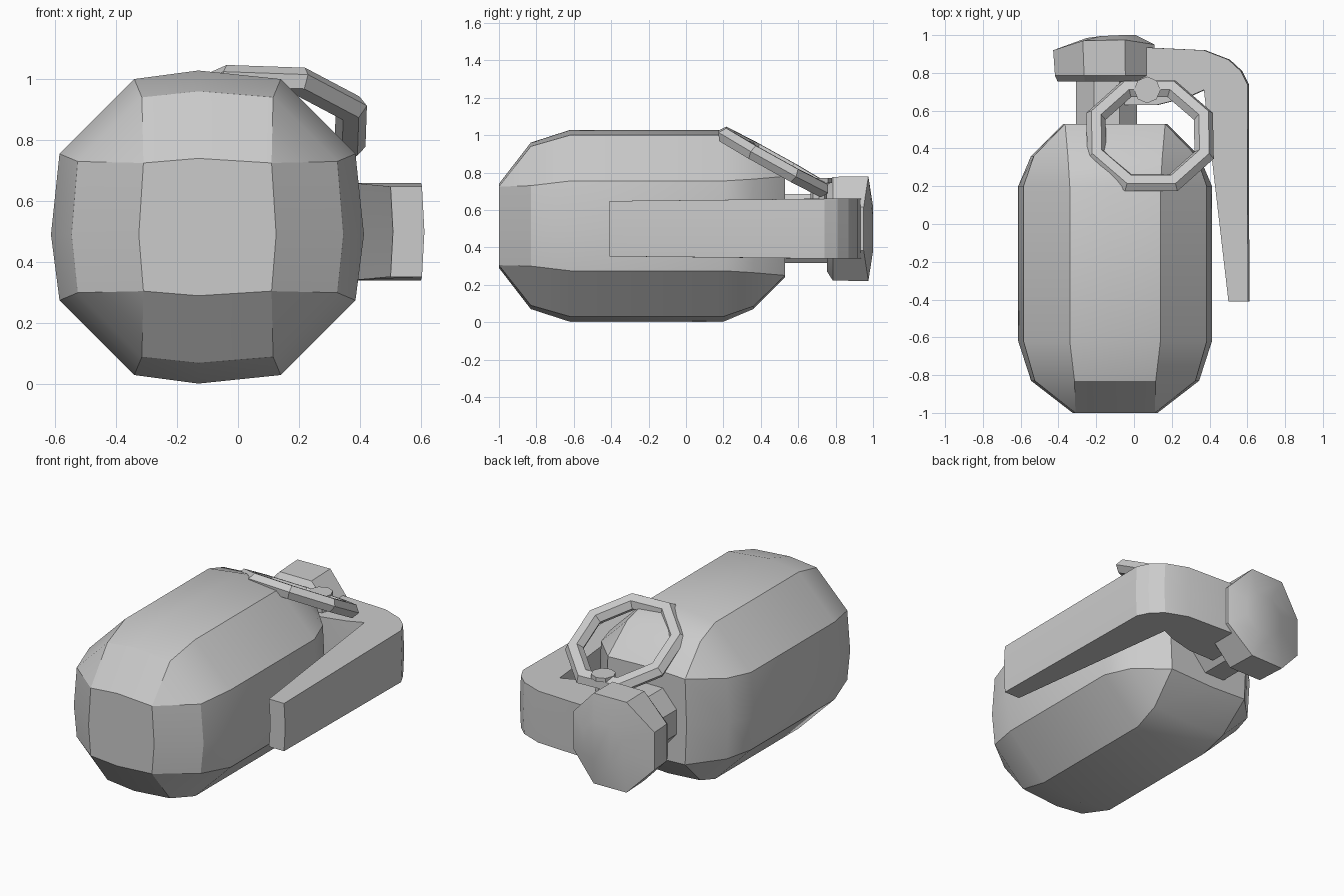
import bpy, bmesh, math
from mathutils import Matrix, Vector

if "Cube" in bpy.data.objects:
    bpy.data.objects.remove(bpy.data.objects["Cube"])


def make(name, rings, angle=None, domed=False):
    """Skin a list of equal-length point rings and close both ends."""
    bm = bmesh.new()
    vs = [[bm.verts.new(p) for p in r] for r in rings]
    n = len(rings[0])
    for a, b in zip(vs, vs[1:]):
        for i in range(n):
            j = (i + 1) % n
            bm.faces.new((a[i], a[j], b[j], b[i]))
    bm.faces.new(vs[0])
    if domed:  # octagonal end made of three strips
        v = vs[-1]
        for i in range(3):
            bm.faces.new((v[i], v[i + 1], v[6 - i], v[7 - i]))
    else:
        bm.faces.new(vs[-1])
    bmesh.ops.remove_doubles(bm, verts=bm.verts, dist=0.0005)
    bmesh.ops.recalc_face_normals(bm, faces=bm.faces)
    me = bpy.data.meshes.new(name)
    bm.to_mesh(me)
    bm.free()
    ob = bpy.data.objects.new(name, me)
    bpy.context.collection.objects.link(ob)
    if angle:
        bpy.ops.object.select_all(action='DESELECT')
        bpy.context.view_layer.objects.active = ob
        ob.select_set(True)
        bpy.ops.object.shade_smooth_by_angle(angle=math.radians(angle))
    return ob


# Body: chamfered square section with slightly bulged sides
def body_ring(y, a, b, bulge):
    m = a + bulge
    pts = []
    for sx, sz, mid in ((1, 1, (m, -0.025)), (1, -1, (-0.03, -m)),
                        (-1, -1, (-m, -0.025)), (-1, 1, (-0.03, m))):
        pair = [(sx * b, sz * a), (sx * a, sz * b)]
        pts += (pair if sx * sz > 0 else pair[::-1]) + [mid]
    return [(x - 0.1, y, z + 0.515) for x, z in pts]


make("body", [body_ring(*r) for r in (
    (-1.0, 0.21, 0.21, 0.015), (-0.83, 0.425, 0.215, 0.02),
    (-0.62, 0.485, 0.24, 0.028), (0.2, 0.485, 0.24, 0.028),
    (0.36, 0.43, 0.25, 0.015), (0.53, 0.265, 0.265, 0.01))], angle=27)


# Octagon in the xz plane; ys gives the depth of its four columns, left to right
def octagon(cx, cz, rx, rz, ys):
    pts = []
    for i in range(8):
        t = math.radians(157.5 - 45 * i)
        pts.append((cx + rx * math.cos(t), ys[min(i, 7 - i)], cz + rz * math.sin(t)))
    return pts


make("neck", [octagon(-0.145, 0.5, 0.175, 0.2, [y] * 4) for y in (0.5, 0.8)])

# Head: flared cap with a shallow dome
make("head", [octagon(-0.16, 0.5, 0.265, 0.25, [0.755] * 4),
              octagon(-0.155, 0.5, 0.285, 0.3, [0.785] * 4),
              octagon(-0.16, 0.5, 0.29, 0.303, [0.92, 0.97, 0.975, 0.95]),
              octagon(-0.12, 0.5, 0.14, 0.13, [0.985, 0.995, 1.0, 1.0])],
     angle=30, domed=True)

# Lever: bent profile, wider near the bend and slightly bulged across its width
profile = [(-0.05, 0.94), (0.37, 0.92), (0.5, 0.87), (0.565, 0.81), (0.6, 0.74),
           (0.603, -0.41), (0.5, -0.41), (0.37, 0.71), (0.28, 0.67), (0.12, 0.63),
           (-0.05, 0.63)]
make("lever", [[(x + dx, y, 0.5 + side * (0.148 if y < 0 else 0.16)) for x, y in profile]
               for side, dx in ((-1, 0), (0, 0.008), (1, 0))], angle=20)

# Pin: stem with a flat head
make("pin", [[(0.07 + r * math.cos(math.tau * i / 8), 0.71 + r * math.sin(math.tau * i / 8), z)
              for i in range(8)]
             for r, z in ((0.045, 0.6), (0.045, 0.74), (0.07, 0.745), (0.07, 0.77))])

# Pull ring: tilted eight-sided hoop with six-sided section
bpy.ops.mesh.primitive_torus_add(major_segments=8, minor_segments=6,
                                 major_radius=0.308, minor_radius=0.055)
hoop = bpy.context.object
hoop.name = "pull_ring"
hoop.data.transform(Matrix.Translation(Vector((0.085, 0.467, 0.857)))
                    @ Matrix.Rotation(math.radians(2), 4, 'Y')
                    @ Matrix.Rotation(math.radians(-29), 4, 'X')
                    @ Matrix.Diagonal((1, 1, 0.83, 1))
                    @ Matrix.Rotation(math.radians(22.5), 4, 'Z'))
for p in hoop.data.polygons:
    p.use_smooth = False
